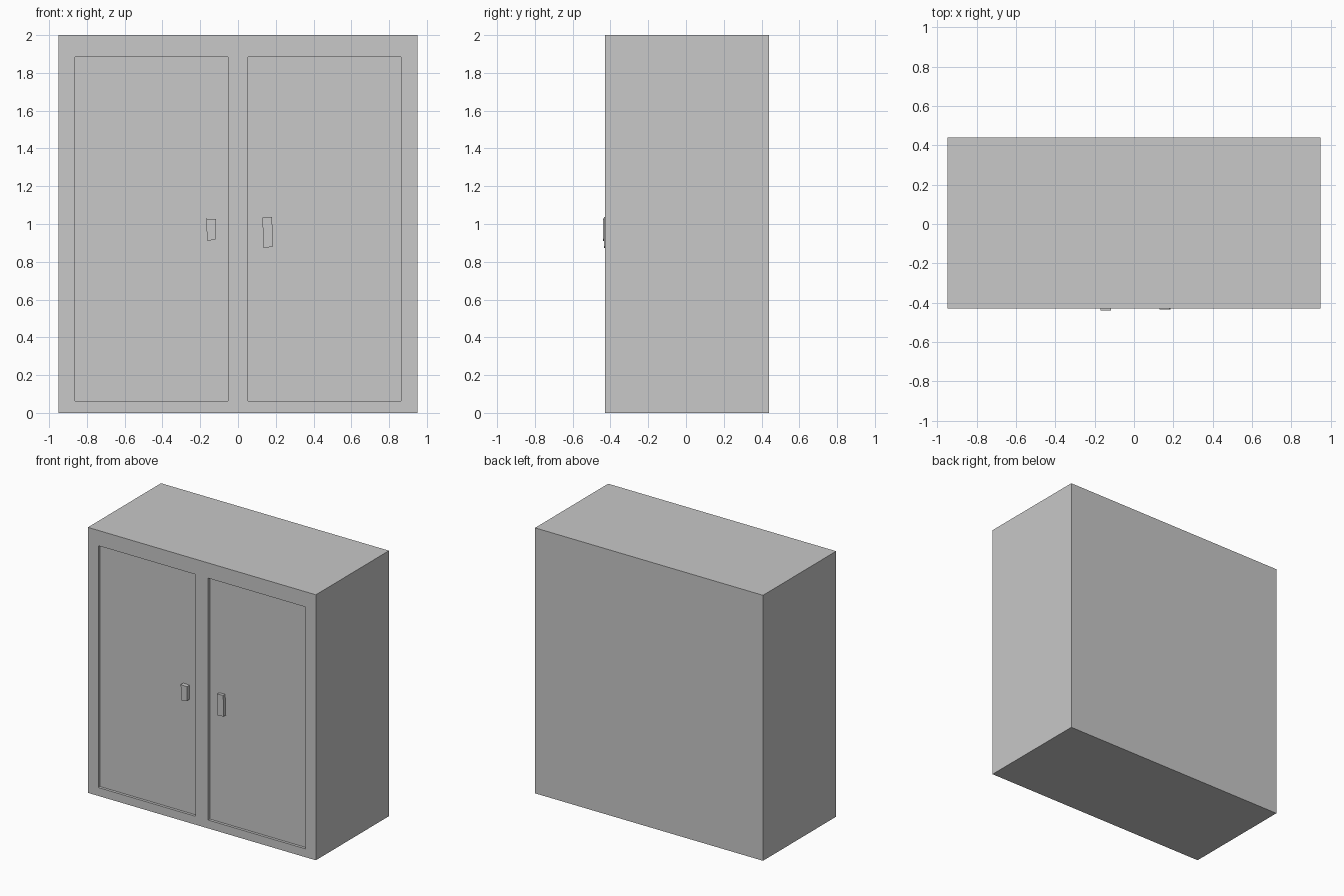
import bpy
import bmesh

if "Cube" in bpy.data.objects:
    bpy.data.objects.remove(bpy.data.objects["Cube"])

FRONT, BACK = -0.43, 0.44
RECESS = 0.02
PANEL = FRONT + RECESS

# Single plain grey finish
grey = bpy.data.materials.new("plain_grey")
grey.use_nodes = True
colour = (0.58, 0.58, 0.58, 1)
grey.diffuse_color = colour
grey.node_tree.nodes["Principled BSDF"].inputs["Base Color"].default_value = colour


def prism(name, outline, y_front, y_back):
    """Extrude an outline of (x, z) points from y_front to y_back."""
    bm = bmesh.new()
    face = bm.faces.new([bm.verts.new((x, y_front, z)) for x, z in outline])
    out = bmesh.ops.extrude_face_region(bm, geom=[face], use_keep_orig=True)
    verts = [v for v in out["geom"] if isinstance(v, bmesh.types.BMVert)]
    bmesh.ops.translate(bm, verts=verts, vec=(0, y_back - y_front, 0))
    bmesh.ops.recalc_face_normals(bm, faces=bm.faces)
    mesh = bpy.data.meshes.new(name)
    bm.to_mesh(mesh)
    bm.free()
    mesh.materials.append(grey)
    obj = bpy.data.objects.new(name, mesh)
    bpy.context.collection.objects.link(obj)
    return obj


def rect(x0, x1, z0, z1):
    return [(x0, z0), (x1, z0), (x1, z1), (x0, z1)]


# Cabinet box
cabinet = prism("cabinet_body", rect(-0.95, 0.95, 0, 2), FRONT, BACK)

# Recessed door panels, cut into the front
for side in (-1, 1):
    x0, x1 = sorted((side * 0.053, side * 0.863))
    cutter = prism("door_recess_cutter", rect(x0, x1, 0.063, 1.885),
                   FRONT - 0.1, PANEL)
    cutter.hide_render = True
    cut = cabinet.modifiers.new("door_recess", "BOOLEAN")
    cut.operation = "DIFFERENCE"
    cut.solver = "EXACT"
    cut.object = cutter
    bpy.context.view_layer.objects.active = cabinet
    bpy.ops.object.modifier_apply(modifier=cut.name)
    bpy.data.objects.remove(cutter)

# Slightly uneven handles
prism("right_door_handle",
      [(-0.17, 1.028), (-0.117, 1.026), (-0.116, 0.92), (-0.162, 0.91)],
      -0.44, PANEL)
prism("left_door_handle",
      [(0.129, 1.035), (0.18, 1.038), (0.185, 0.88), (0.135, 0.873)],
      -0.434, PANEL)
